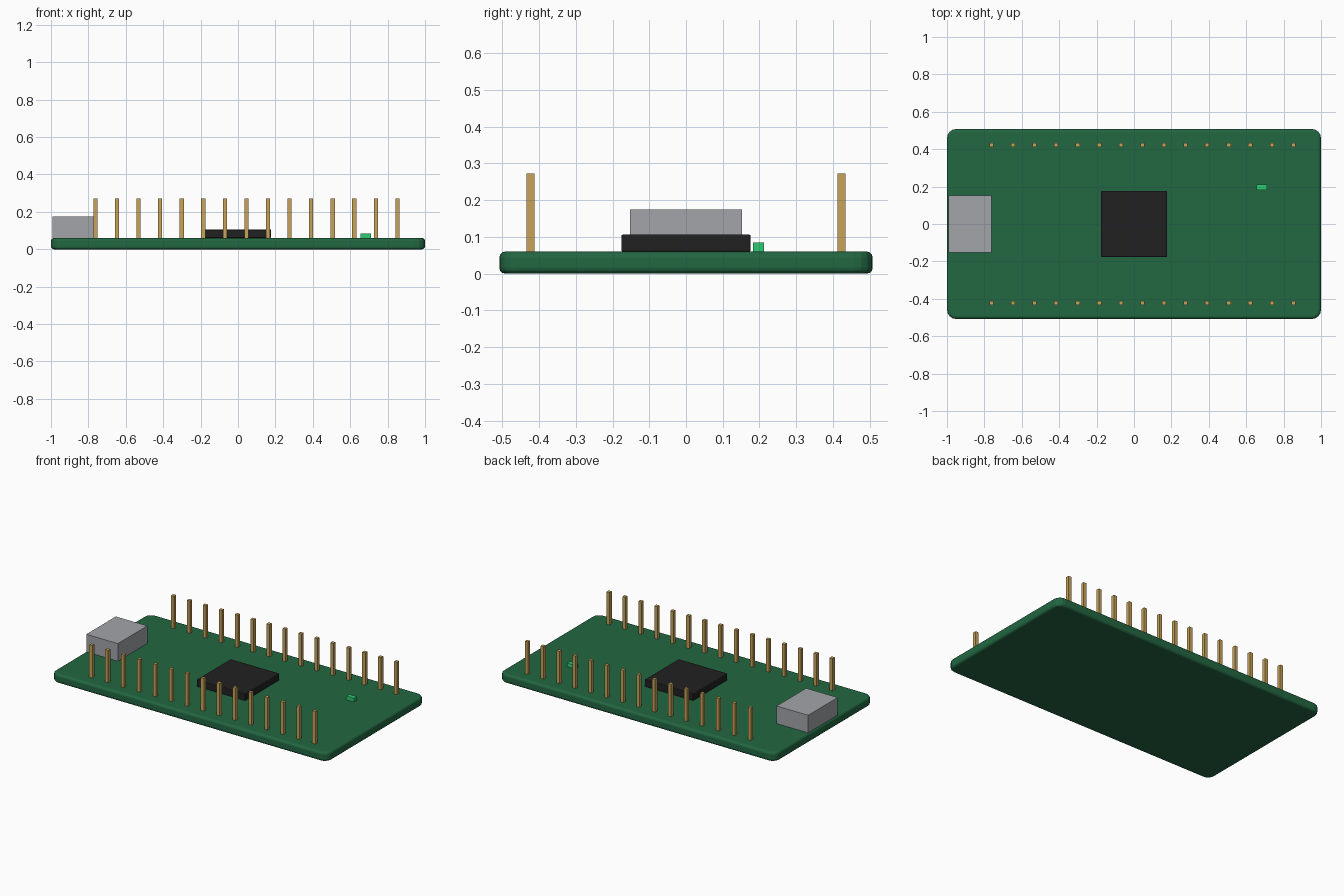
import bpy
import bmesh
from mathutils import Vector

default = bpy.data.objects.get("Cube")
if default:
    bpy.data.objects.remove(default, do_unlink=True)


def material(name, rgb):
    mat = bpy.data.materials.new(name)
    mat.use_nodes = True
    color = (*rgb, 1.0)
    mat.diffuse_color = color
    mat.node_tree.nodes["Principled BSDF"].inputs["Base Color"].default_value = color
    return mat


GREEN = material("board green", (0.016, 0.135, 0.054))
BLACK = material("chip black", (0.015, 0.015, 0.015))
SILVER = material("port silver", (0.36, 0.375, 0.40))
GOLD = material("pin gold", (0.58, 0.37, 0.10))
EMERALD = material("light green", (0.027, 0.60, 0.165))


def bevel(bm, edges, width, segments):
    bmesh.ops.bevel(bm, geom=edges, offset=width, segments=segments,
                    profile=0.5, affect='EDGES')


def box(name, center, size, mat, corner=0.0, rim=0.0):
    """Box standing on its base centre, with optional rounded corners and rims."""
    bm = bmesh.new()
    bmesh.ops.create_cube(bm, size=1.0)
    bmesh.ops.scale(bm, vec=Vector(size), verts=bm.verts)
    bmesh.ops.translate(bm, vec=(0, 0, size[2] / 2), verts=bm.verts)
    if corner:
        upright = [e for e in bm.edges
                   if abs(e.verts[0].co.z - e.verts[1].co.z) > size[2] / 2]
        bevel(bm, upright, corner, 4)
    if rim:
        level = [e for e in bm.edges
                 if abs(e.verts[0].co.z - e.verts[1].co.z) < size[2] / 2]
        bevel(bm, level, rim, 3)
    mesh = bpy.data.meshes.new(name)
    bm.to_mesh(mesh)
    bm.free()
    mesh.materials.append(mat)
    obj = bpy.data.objects.new(name, mesh)
    obj.location = center
    bpy.context.collection.objects.link(obj)
    return obj


TOP = 0.06

# Circuit board with rounded corners
box("board", (0, 0, 0), (2.0, 1.016, TOP), GREEN, corner=0.05, rim=0.016)

# Main chip
box("chip", (0, 0, TOP), (0.352, 0.352, 0.046), BLACK, corner=0.006, rim=0.004)

# Cable port at the board's end
box("cable_port", (-0.877, 0, TOP), (0.228, 0.305, 0.115), SILVER)

# Indicator light
box("indicator_light", (0.684, 0.197, TOP), (0.056, 0.03, 0.024), EMERALD)

# Two rows of header pins
PINS = 15
for row, y in (("front", -0.423), ("back", 0.423)):
    for i in range(PINS):
        x = -0.762 + i * 0.1153
        box(f"{row}_pin_{i + 1}", (x, y, TOP), (0.022, 0.022, 0.212), GOLD)
